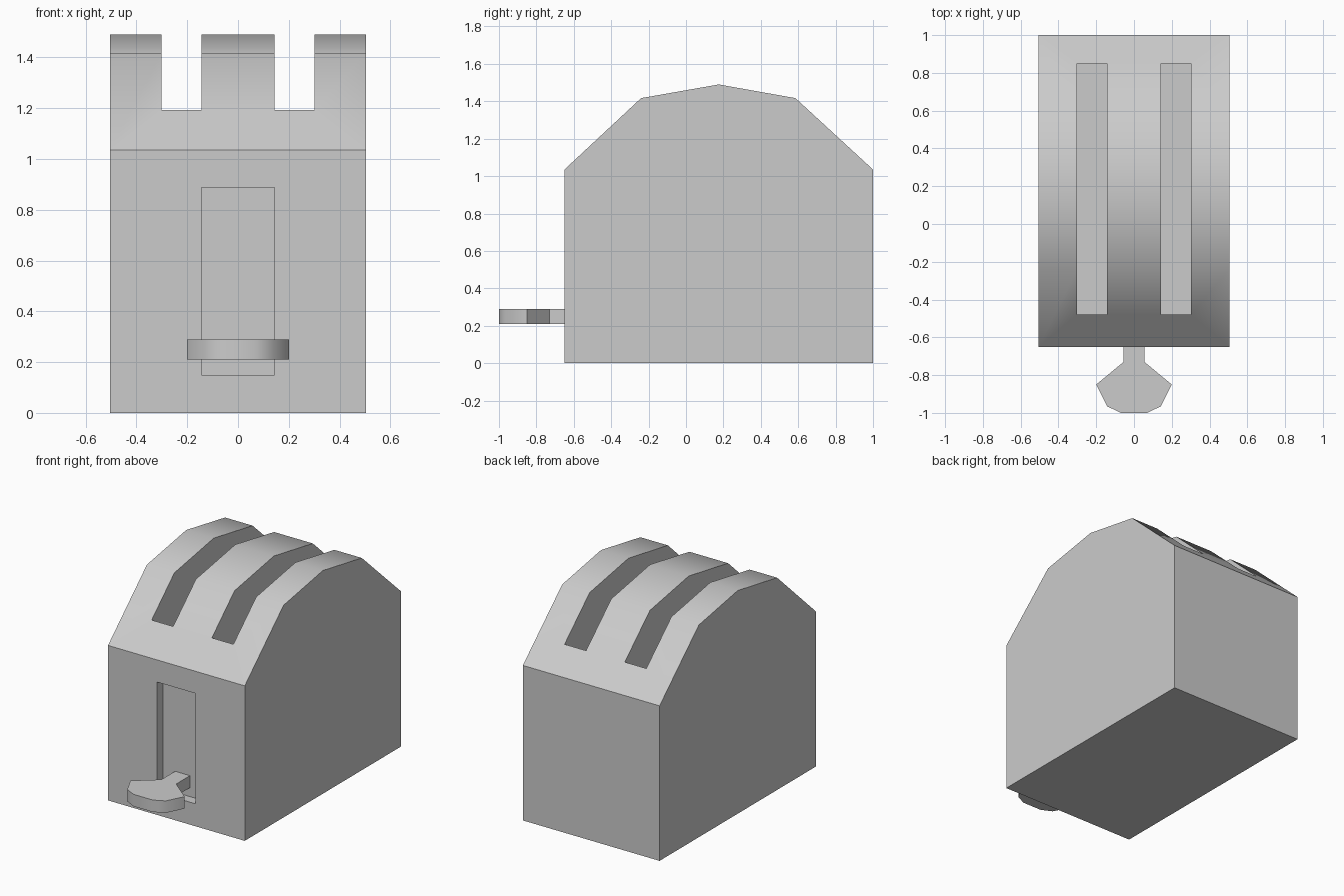
import bpy
import bmesh
import math
from mathutils import Vector

if "Cube" in bpy.data.objects:
    bpy.data.objects.remove(bpy.data.objects["Cube"])


def prism(name, points, offset):
    """Solid made by extruding a flat outline along an offset vector."""
    bm = bmesh.new()
    face = bm.faces.new([bm.verts.new(p) for p in points])
    ext = bmesh.ops.extrude_face_region(bm, geom=[face])
    moved = [g for g in ext["geom"] if isinstance(g, bmesh.types.BMVert)]
    bmesh.ops.translate(bm, verts=moved, vec=Vector(offset))
    bmesh.ops.recalc_face_normals(bm, faces=bm.faces)
    mesh = bpy.data.meshes.new(name)
    bm.to_mesh(mesh)
    bm.free()
    obj = bpy.data.objects.new(name, mesh)
    bpy.context.collection.objects.link(obj)
    return obj


def box(name, x0, x1, y0, y1, z0, z1):
    base = [(x0, y0, z0), (x1, y0, z0), (x1, y1, z0), (x0, y1, z0)]
    return prism(name, base, (0, 0, z1 - z0))


def activate(obj):
    bpy.ops.object.select_all(action='DESELECT')
    obj.select_set(True)
    bpy.context.view_layer.objects.active = obj


def carve(obj, cutter):
    activate(obj)
    cutter.hide_render = True
    mod = obj.modifiers.new("cut", 'BOOLEAN')
    mod.operation = 'DIFFERENCE'
    mod.solver = 'EXACT'
    mod.object = cutter
    bpy.ops.object.modifier_apply(modifier=mod.name)
    bpy.data.objects.remove(cutter)


def smooth(obj):
    activate(obj)
    bpy.ops.object.shade_smooth_by_angle(angle=math.radians(40))


# Toaster body: faceted arched side profile
side = [(-0.65, 0), (-0.65, 1.035), (-0.24, 1.417), (0.175, 1.49),
        (0.585, 1.417), (1.0, 1.035), (1.0, 0)]
body = prism("body", [(-0.505, y, z) for y, z in side], (1.01, 0, 0))

# Two bread slots
for s in (-1, 1):
    xs = sorted((s * 0.143, s * 0.302))
    carve(body, box("slot_cutter", *xs, -0.48, 0.85, 0.3, 1.8))

# Shallow lever recess in the front
carve(body, box("recess_cutter", -0.143, 0.143, -0.8, -0.585, 0.15, 0.887))
smooth(body)

# Push-down lever: narrow stem widening to a rounded paddle
half = [(0.055, -0.585), (0.055, -0.73), (0.2, -0.85), (0.142, -0.965), (0.07, -1.0)]
outline = half + [(-x, y) for x, y in reversed(half)]
lever = prism("lever", [(x, y, 0.21) for x, y in outline], (0, 0, 0.08))
smooth(lever)
